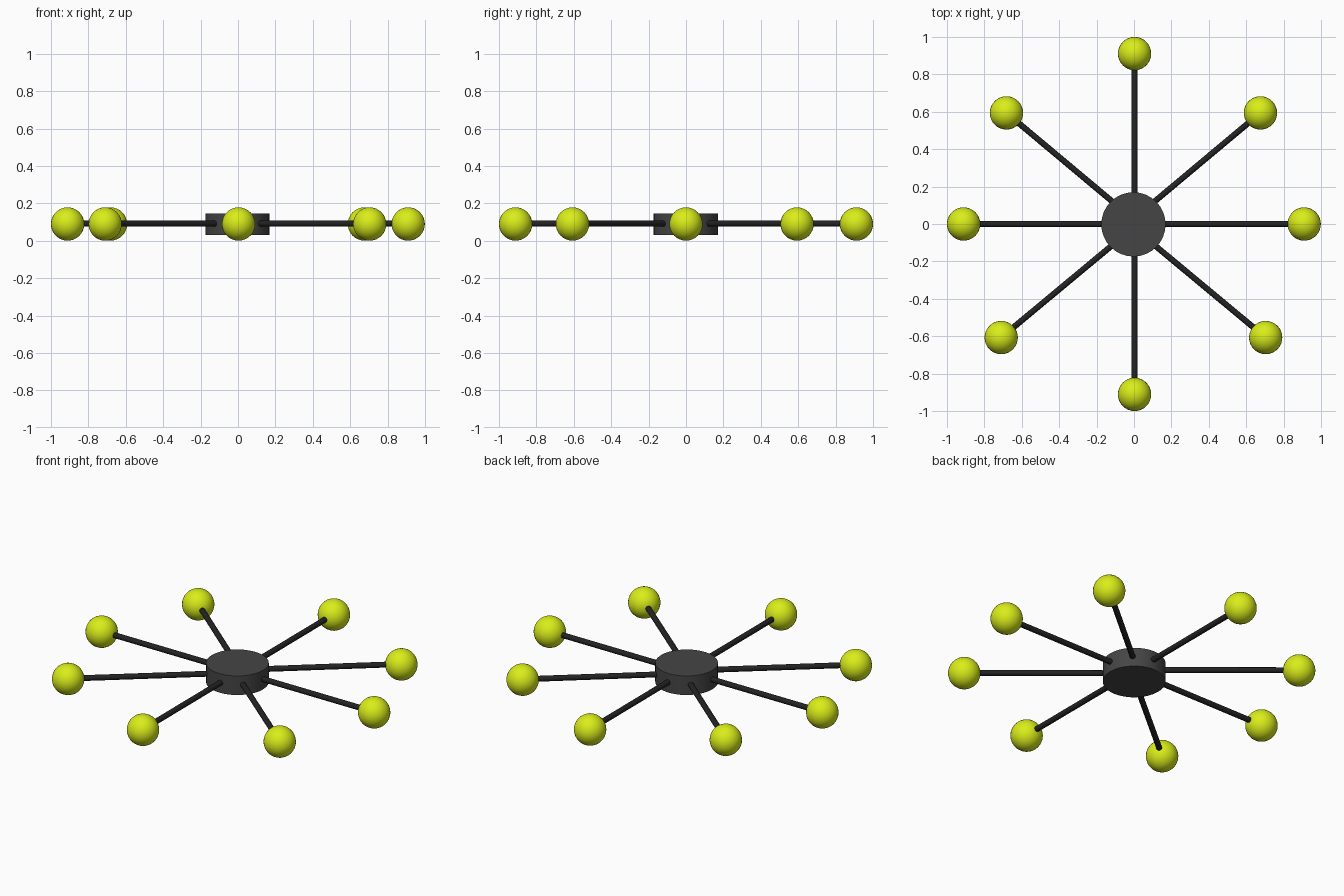
import bpy
from mathutils import Vector

if "Cube" in bpy.data.objects:
    bpy.data.objects.remove(bpy.data.objects["Cube"])

Z = 0.092          # height of the arm plane
BALL_R = 0.089


def material(name, rgb):
    m = bpy.data.materials.new(name)
    m.diffuse_color = (*rgb, 1)
    m.use_nodes = True
    m.node_tree.nodes["Principled BSDF"].inputs["Base Color"].default_value = m.diffuse_color
    return m


yellow = material("yellow_green", (0.70, 0.85, 0.01))
grey = material("dark_grey", (0.06, 0.06, 0.06))
black = material("black", (0.017, 0.017, 0.017))


def finish(name, mat):
    ob = bpy.context.object
    ob.name = name
    ob.data.materials.append(mat)
    bpy.ops.object.shade_smooth_by_angle()
    return ob


def rod(name, a, b, radius):
    a, b = Vector(a), Vector(b)
    d = b - a
    bpy.ops.mesh.primitive_cylinder_add(
        vertices=16, radius=radius, depth=d.length, location=(a + b) / 2,
        rotation=d.to_track_quat('Z', 'Y').to_euler())
    finish(name, black)


# central hub disc
bpy.ops.mesh.primitive_cylinder_add(vertices=32, radius=0.172, depth=0.115,
                                    location=(-0.003, -0.002, 0.0885))
finish("hub", grey)

# ball position and point where its arm enters the hub
arms = {
    "right": ((0.91, 0), (0.13, 0)),
    "left": ((-0.911, 0), (-0.13, 0)),
    "back": ((0.003, 0.911), (0.003, 0.13)),
    "front": ((0.003, -0.911), (0.003, -0.13)),
    "back_right": ((0.676, 0.594), (0.1, 0.112)),
    "back_left": ((-0.682, 0.594), (-0.106, 0.112)),
    "front_right": ((0.704, -0.607), (0.1, -0.105)),
    "front_left": ((-0.71, -0.607), (-0.106, -0.105)),
}
for name, (ball, root) in arms.items():
    end = Vector((*ball, Z))
    start = Vector((*root, Z))
    # arm stops just inside the ball
    tip = end - (end - start).normalized() * 0.06
    rod(name + "_arm", start, tip, 0.016)
    bpy.ops.mesh.primitive_uv_sphere_add(segments=32, ring_count=16,
                                         radius=BALL_R, location=(*ball, Z - 0.002))
    finish(name + "_ball", yellow)
